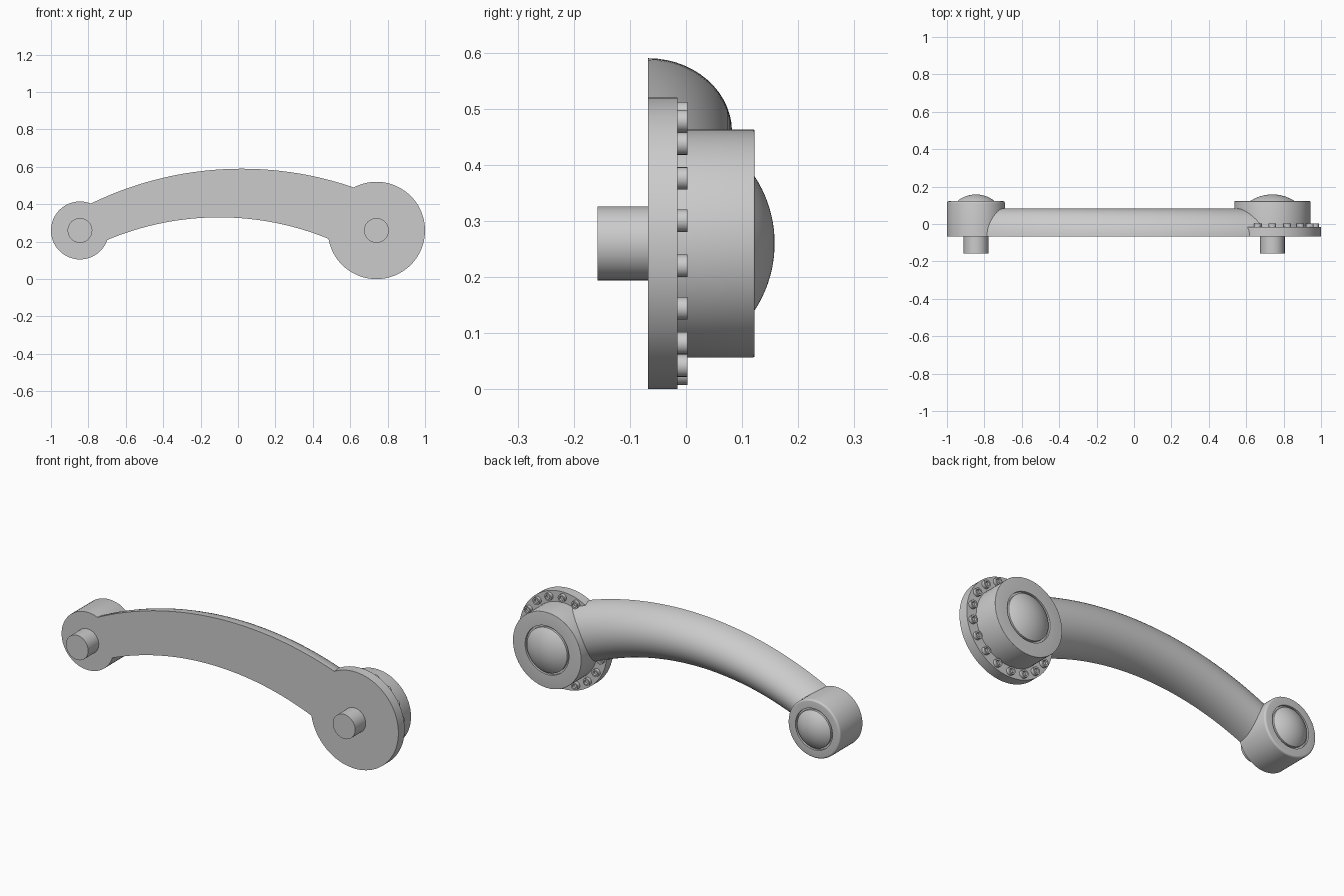
import bpy, bmesh, math
from mathutils import Vector

cube = bpy.data.objects.get("Cube")
if cube:
    bpy.data.objects.remove(cube, do_unlink=True)

grey = bpy.data.materials.new("satin grey metal")
grey.use_nodes = True
COLOUR = (0.6, 0.6, 0.6, 1)
grey.diffuse_color = COLOUR
grey.node_tree.nodes["Principled BSDF"].inputs["Base Color"].default_value = COLOUR

FRONT, BACK, AXIS_Z = -0.068, 0.122, 0.26
LEFT_X, RIGHT_X = -0.845, 0.74


def finish(bm, name, location=(0, 0, 0)):
    bmesh.ops.recalc_face_normals(bm, faces=bm.faces)
    mesh = bpy.data.meshes.new(name)
    bm.to_mesh(mesh)
    bm.free()
    mesh.materials.append(grey)
    obj = bpy.data.objects.new(name, mesh)
    obj.location = location
    bpy.context.collection.objects.link(obj)
    bpy.ops.object.select_all(action="DESELECT")
    obj.select_set(True)
    bpy.context.view_layer.objects.active = obj
    bpy.ops.object.shade_smooth_by_angle(angle=math.radians(35))
    return obj


def lathe(name, profile, x, z=AXIS_Z, steps=64):
    """Turn (radius, y) points around an axis running front to back."""
    bm = bmesh.new()
    verts = [bm.verts.new((r, y, 0)) for r, y in profile]
    edges = [bm.edges.new(pair) for pair in zip(verts, verts[1:])]
    bmesh.ops.spin(bm, geom=verts + edges, cent=(0, 0, 0), axis=(0, 1, 0),
                   angle=math.tau, steps=steps)
    bmesh.ops.remove_doubles(bm, verts=bm.verts, dist=0.0001)
    return finish(bm, name, (x, 0, z))


def hub(name, x, radius, dome, front, fillet):
    """Round boss with a groove and a shallow domed cap on its back."""
    profile = [(0, front), (radius, front)]
    for i in range(5):
        a = math.pi / 2 * i / 4
        profile.append((radius - fillet * (1 - math.cos(a)),
                        BACK - fillet * (1 - math.sin(a))))
    groove = BACK - 0.012
    profile += [(dome + 0.01, BACK), (dome + 0.01, groove), (dome, groove)]
    rise = 0.036
    sphere = (dome ** 2 + rise ** 2) / (2 * rise)
    for i in range(11):
        r = dome * (1 - i / 10)
        profile.append((r, BACK + rise - sphere + math.sqrt(sphere ** 2 - r ** 2)))
    return lathe(name, profile, x)


# End bosses and the wide flange
hub("small_end_boss", LEFT_X, 0.155, 0.1, FRONT, 0.01)
hub("large_end_boss", RIGHT_X, 0.203, 0.12, -0.02, 0.002)
lathe("large_end_flange", [(0, FRONT), (0.26, FRONT), (0.26, -0.015), (0, -0.015)],
      RIGHT_X, steps=96)

# Mounting pins on the front
for side, x in (("small_end", LEFT_X), ("large_end", RIGHT_X)):
    lathe(side + "_pin", [(0, -0.158), (0.066, -0.158), (0.066, FRONT + 0.01),
                          (0, FRONT + 0.01)], x, steps=48)

# Ring of socket-head bolts on the back of the flange
for i in range(18):
    a = math.radians(10 + 20 * i)
    lathe("flange_bolt", [(0, -0.02), (0.02, -0.02), (0.02, 0.003), (0.012, 0.003),
                          (0.012, -0.009), (0, -0.009)],
          RIGHT_X + 0.232 * math.cos(a), AXIS_Z + 0.232 * math.sin(a), 20)


# Tapering curved arm: flat front, rounded back
def on_arc(cx, cz, radius, x):
    return Vector((x, 0, cz + math.sqrt(radius ** 2 - (x - cx) ** 2)))


bm = bmesh.new()
rings = []
SECTIONS, SIDES = 56, 28
for i in range(SECTIONS + 1):
    t = i / SECTIONS
    upper = on_arc(0.02, -1.25, 1.84, -0.9 + 1.65 * t)
    lower = on_arc(-0.1, -1.215, 1.545, -0.8 + 1.42 * t)
    middle, half = (upper + lower) / 2, (upper - lower) / 2
    ring = []
    for j in range(SIDES + 1):
        a = math.pi * j / SIDES
        p = middle + half * math.cos(a)
        p.y = FRONT + 0.15 * math.sin(a)
        ring.append(bm.verts.new(p))
    rings.append(ring)
for a, b in zip(rings, rings[1:]):
    for j in range(SIDES + 1):
        k = (j + 1) % (SIDES + 1)
        bm.faces.new((a[j], a[k], b[k], b[j]))
bm.faces.new(rings[0])
bm.faces.new(rings[-1])
finish(bm, "curved_arm")
